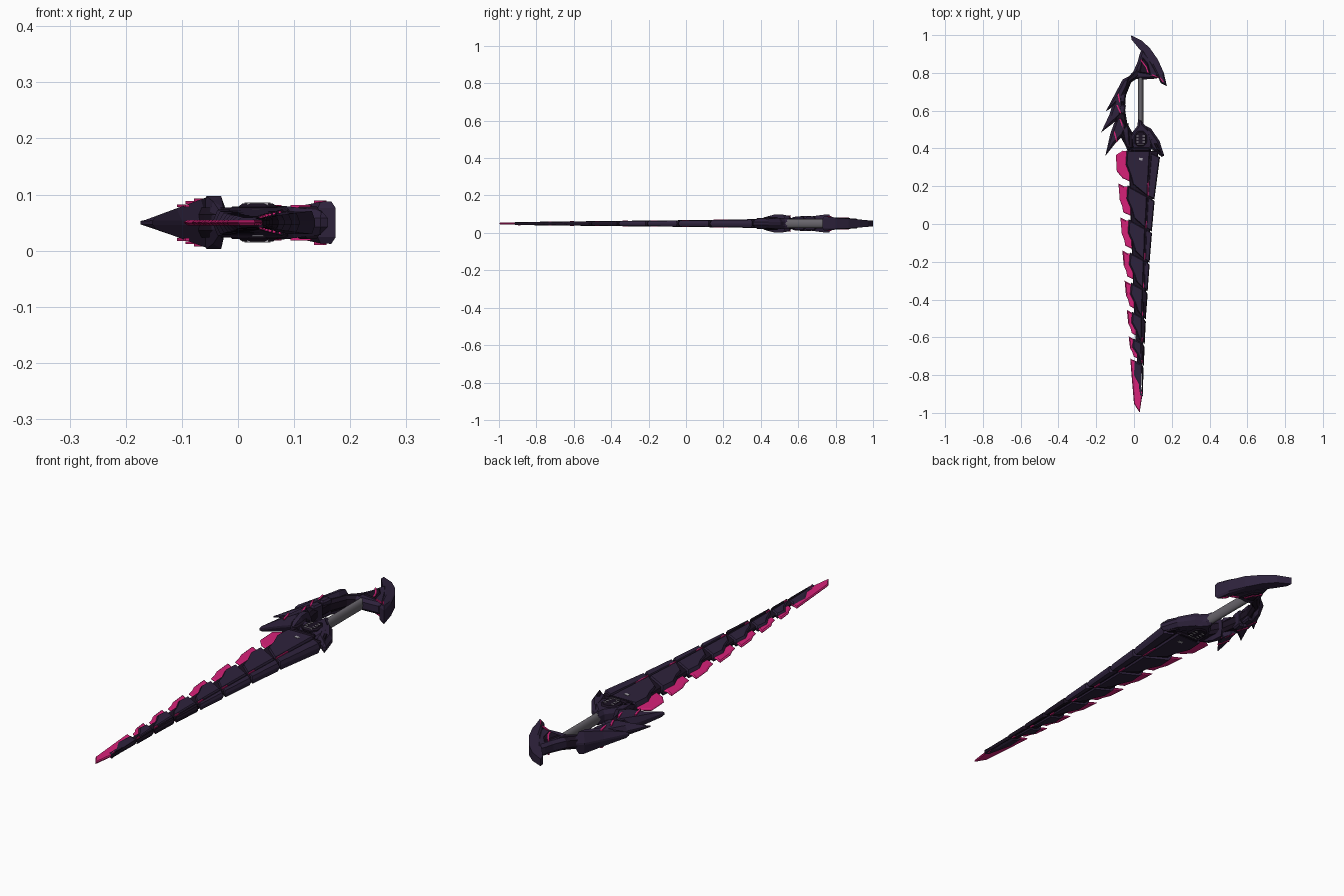
import bpy, bmesh, math
from mathutils import Vector

ZC = 0.05  # height of the weapon's middle plane


def material(name, col):
    m = bpy.data.materials.new(name)
    m.diffuse_color = (*col, 1)
    return m


NAVY = material("dark violet armour", (0.027, 0.016, 0.045))
BLACK = material("near black plum", (0.011, 0.006, 0.016))
PINK = material("magenta edge", (0.68, 0.015, 0.19))
STEEL = material("grip grey", (0.14, 0.13, 0.15))
LIGHT = material("pale grey", (0.4, 0.38, 0.42))


def inset_outline(pts, d):
    """Move every corner inward along its mitre (outline anticlockwise)."""
    out = []
    for i, p in enumerate(pts):
        a = (p - pts[i - 1]).normalized()
        b = (pts[(i + 1) % len(pts)] - p).normalized()
        n = Vector((-a.y - b.y, a.x + b.x))
        k = max(n.length_squared / 2, 0.5)
        out.append(p + n * d / k)
    return out


def plate(name, pts, h, mat, edge=0.006, inset=0.01, zc=ZC):
    """Outline in x, y with chamfered top and bottom; h is a number or h(x, y)."""
    pts = [Vector(p) for p in pts]
    n = len(pts)
    area = sum(pts[i - 1].x * pts[i].y - pts[i].x * pts[i - 1].y for i in range(n))
    if area < 0:
        pts.reverse()
    inner = inset_outline(pts, inset)
    hf = h if callable(h) else (lambda x, y: h)
    bm = bmesh.new()
    rings = []
    for outline, sign, full in ((inner, -1, 1), (pts, -1, 0), (pts, 1, 0), (inner, 1, 1)):
        rings.append([bm.verts.new((p.x, p.y, zc + sign * (hf(p.x, p.y) if full else
                      min(edge, hf(p.x, p.y))))) for p in outline])
    for lo, hi in zip(rings, rings[1:]):
        for i in range(n):
            j = (i + 1) % n
            bm.faces.new((lo[i], lo[j], hi[j], hi[i]))
    caps = [bm.faces.new(rings[-1]), bm.faces.new(rings[0][::-1])]
    bmesh.ops.triangulate(bm, faces=caps)
    me = bpy.data.meshes.new(name)
    bm.to_mesh(me)
    bm.free()
    me.materials.append(mat)
    ob = bpy.data.objects.new(name, me)
    bpy.context.collection.objects.link(ob)
    return ob


def accent(name, a, b, w, h, mat=PINK):
    """Narrow straight strip from a to b showing on both faces."""
    a, b = Vector(a), Vector(b)
    d = (b - a).normalized()
    s = Vector((-d.y, d.x)) * w / 2
    for sign in (1, -1):
        plate(name, [a - s, b - s, b + s, a + s], 0.0025, mat, 0.0025, 0.0005, ZC + sign * h)


def lerp(table, y):
    for (y0, v0), (y1, v1) in zip(table, table[1:]):
        if y >= y1:
            return v0 + (v1 - v0) * (y - y0) / (y1 - y0)
    return table[-1][1]


# --- blade profile along its length
RIGHT = [(0.40, 0.14), (0.12, 0.106), (-0.2, 0.082), (-0.5, 0.062), (-0.92, 0.044)]
LEFT = [(0.40, -0.035), (0.2, -0.03), (-0.3, -0.012), (-0.6, 0.0), (-0.92, 0.022)]
EDGE = [(0.40, -0.095), (0.215, -0.083), (-0.145, -0.062), (-0.465, -0.038), (-0.72, -0.02), (-1, 0.025)]


def thick(x, y):
    return lerp([(0.4, 0.024), (0.0, 0.018), (-0.92, 0.008)], y)


def spine(y):
    return lerp(LEFT, y) + 0.7 * (lerp(RIGHT, y) - lerp(LEFT, y))


# inner core joining all blade plates
ys = [0.38, 0.1, -0.2, -0.5, -0.9]
plate("blade_core", [(lerp(LEFT, y) + 0.006, y) for y in ys] +
      [(lerp(RIGHT, y) - 0.008, y + 0.01) for y in ys[::-1]],
      lambda x, y: thick(x, y) * 0.6, BLACK, 0.004, 0.004)

# overlapping dark plates, slim back-edge plates and glowing teeth
starts = [0.39, 0.205, 0.025, -0.15, -0.31, -0.465, -0.605, -0.725, -0.91]
for i, (t, b) in enumerate(zip(starts, starts[1:])):
    L = t - b
    drop = 0.4 * (lerp(RIGHT, t) - lerp(LEFT, t))
    lt, rt = lerp(LEFT, t), spine(t)
    top_drop = 0.0 if i == 0 else drop
    low_drop = drop if i < 7 else 0.0
    plate("blade_plate", [(lt - 0.004, t), (rt, t - top_drop), (spine(b), b - low_drop + 0.008),
                          (lerp(LEFT, b) + 0.022, b + 0.004), (lerp(LEFT, b) + 0.008, b + 0.3 * L),
                          (lt - 0.009, t - 0.4 * L)],
          thick, NAVY, 0.005, 0.007)
    et = t - (0.012 if i == 0 else drop)
    eb = b - low_drop
    plate("back_edge_plate", [(spine(et) + 0.004, et), (lerp(RIGHT, et), et - 0.025),
                              (lerp(RIGHT, eb), eb - 0.006), (spine(eb) + 0.004, eb + 0.012)],
          lambda x, y: thick(x, y) * 0.88, NAVY if i < 4 else BLACK, 0.004, 0.005)
    # lit slot beside the spine of each segment
    accent("seam_glow", (spine(b) + 0.003, b - low_drop + (0.09 if i == 0 else 0.055 * (1 - i * 0.08))),
           (spine(b) + 0.002, b - low_drop + 0.012), 0.005, thick(0, b) * 0.85)
    if i < 7:
        e = lerp(EDGE, t)
        inn = lerp(LEFT, b) + 0.012
        tooth = [(inn, t - 0.01), (e + 0.03, t - 0.006), (e, t + 0.01), (e + 0.007, t - 0.43 * L),
                 (e + 0.02, b + 0.38 * L), (e + 0.026, b + 0.2 * L), (inn, b + 0.09 * L)]
        if i == 0:
            tooth = [(-0.005, 0.37), (-0.03, 0.385), (-0.06, 0.388), (-0.096, 0.365),
                     (-0.091, 0.278), (-0.06, 0.242), (-0.005, 0.217)]
        plate("glowing_tooth", tooth, 0.005, PINK, 0.001, 0.006)
plate("glowing_tip", [(0.02, -0.73), (-0.02, -0.713), (-0.013, -0.80), (0.0, -0.952),
                      (0.03, -0.998), (0.045, -0.90), (0.03, -0.85)], 0.005, PINK, 0.001, 0.004)


# --- hub between blade and grip, thinning toward the blade
def hub_h(x, y):
    return max(0.012, min(1.0, (y - 0.33) / 0.11) * 0.029)


plate("hub_base", [(-0.03, 0.38), (0.03, 0.365), (0.09, 0.385), (0.105, 0.45), (0.08, 0.50),
                   (0.05, 0.53), (0.045, 0.555), (0.022, 0.555), (0.018, 0.52), (-0.02, 0.47)],
      hub_h, NAVY, 0.012, 0.01)
plate("hub_cap", [(0.0, 0.425), (0.02, 0.41), (0.05, 0.41), (0.07, 0.43), (0.07, 0.47),
                  (0.05, 0.495), (0.02, 0.495), (0.0, 0.47)], 0.034, BLACK, 0.028, 0.008)
plate("hub_collar", [(-0.02, 0.385), (0.09, 0.385), (0.08, 0.405), (-0.01, 0.405)], 0.027, BLACK, 0.02, 0.005)
for k in range(3):
    for x in (0.018, 0.052):
        accent("hub_stud", (x - 0.006, 0.435 + k * 0.016), (x + 0.006, 0.435 + k * 0.016), 0.005, 0.033, LIGHT)
accent("hub_bar", (0.016, 0.42), (0.054, 0.42), 0.004, 0.033, LIGHT)
accent("blade_mark", (0.026, 0.345), (0.046, 0.342), 0.012, thick(0, 0.34) - 0.001, LIGHT)

# cross-guard wing on the back-edge side
plate("guard_wing", [(0.06, 0.52), (0.09, 0.505), (0.135, 0.44), (0.16, 0.362), (0.147, 0.355),
                     (0.09, 0.40), (0.07, 0.45)],
      lambda x, y: max(0.01, 0.03 - 0.12 * max(0, x - 0.08)), NAVY, 0.008, 0.012)
plate("guard_wing_inlay", [(0.10, 0.43), (0.122, 0.43), (0.145, 0.375), (0.12, 0.39)], 0.029, BLACK, 0.022, 0.006)

# --- oval grip
bpy.ops.mesh.primitive_cylinder_add(vertices=20, radius=1, depth=0.29, location=(0.035, 0.665, ZC),
                                    rotation=(math.pi / 2, 0, 0))
grip = bpy.context.object
grip.name = "grip"
grip.scale = (0.0145, 0.024, 1)
grip.data.materials.append(STEEL)
bpy.ops.object.shade_smooth_by_angle()


# --- hand guard: frame plus three swept spikes thinning outward
def wedge(x, y):
    return max(0.003, min(0.047, (x + 0.178) * 0.37))


plate("hand_guard_frame", [(0.03, 0.84), (-0.01, 0.80), (-0.05, 0.76), (-0.09, 0.69), (-0.105, 0.60),
                           (-0.10, 0.52), (-0.06, 0.44), (-0.03, 0.39), (0.0, 0.40), (0.0, 0.47),
                           (-0.035, 0.53), (-0.048, 0.61), (-0.043, 0.68), (-0.015, 0.75), (0.03, 0.78)],
      0.027, BLACK, 0.014, 0.01)
spikes = {
    "upper_spike": [(-0.02, 0.785), (-0.06, 0.765), (-0.10, 0.69), (-0.15, 0.595), (-0.10, 0.63),
                    (-0.065, 0.66), (-0.03, 0.73)],
    "middle_spike": [(-0.06, 0.69), (-0.10, 0.675), (-0.13, 0.58), (-0.174, 0.485), (-0.115, 0.53),
                     (-0.07, 0.57), (-0.055, 0.63)],
    "lower_spike": [(-0.055, 0.56), (-0.09, 0.575), (-0.125, 0.48), (-0.152, 0.36), (-0.10, 0.425),
                    (-0.055, 0.47), (-0.035, 0.52)],
}
for name, pts in spikes.items():
    plate(name, pts, wedge, NAVY, 0.004, 0.013)
plate("hand_guard_root", [(-0.065, 0.50), (-0.03, 0.535), (-0.022, 0.47), (-0.018, 0.41), (-0.03, 0.378),
                          (-0.052, 0.43)],
      lambda x, y: max(0.014, min(0.047, 0.014 + (y - 0.385) * 0.5)), NAVY, 0.012, 0.008)
for y in (0.61, 0.67):
    plate("knuckle_block", [(-0.085, y - 0.022), (-0.05, y - 0.03), (-0.043, y + 0.018), (-0.075, y + 0.025)],
          0.037, NAVY, 0.03, 0.006)
for a, b, h in (((-0.085, 0.69), (-0.075, 0.645), 0.036), ((-0.09, 0.63), (-0.07, 0.585), 0.036),
                ((-0.105, 0.49), (-0.09, 0.435), 0.03), ((-0.075, 0.56), (-0.055, 0.50), 0.04)):
    accent("guard_glow", a, b, 0.007, h)

# --- pommel: neck and broad curved axe-like rim
plate("pommel_neck", [(-0.02, 0.77), (0.05, 0.765), (0.12, 0.77), (0.135, 0.79), (0.085, 0.88),
                      (0.045, 0.935), (0.03, 0.90), (0.02, 0.86)], 0.026, NAVY, 0.014, 0.012)
outer = [(-0.017, 0.999), (0.04, 0.972), (0.085, 0.93), (0.127, 0.87), (0.158, 0.80), (0.174, 0.73)]
inner = [(0.142, 0.745), (0.122, 0.79), (0.095, 0.845), (0.06, 0.892), (0.025, 0.93), (-0.012, 0.975)]
plate("pommel_rim", outer + inner, lambda x, y: 0.015 + 0.088 * (1.0 - y), NAVY, 0.026, 0.007)
plate("pommel_inlay", [(0.025, 0.80), (0.09, 0.79), (0.075, 0.85), (0.045, 0.885)], 0.03, BLACK, 0.025, 0.006)
for a, b in (((0.035, 0.87), (0.065, 0.83)), ((0.065, 0.83), (0.075, 0.80)), ((0.095, 0.79), (0.13, 0.775))):
    accent("pommel_glow", a, b, 0.006, 0.029)
accent("pommel_rim_glow", (0.138, 0.775), (0.155, 0.752), 0.006, 0.037)
